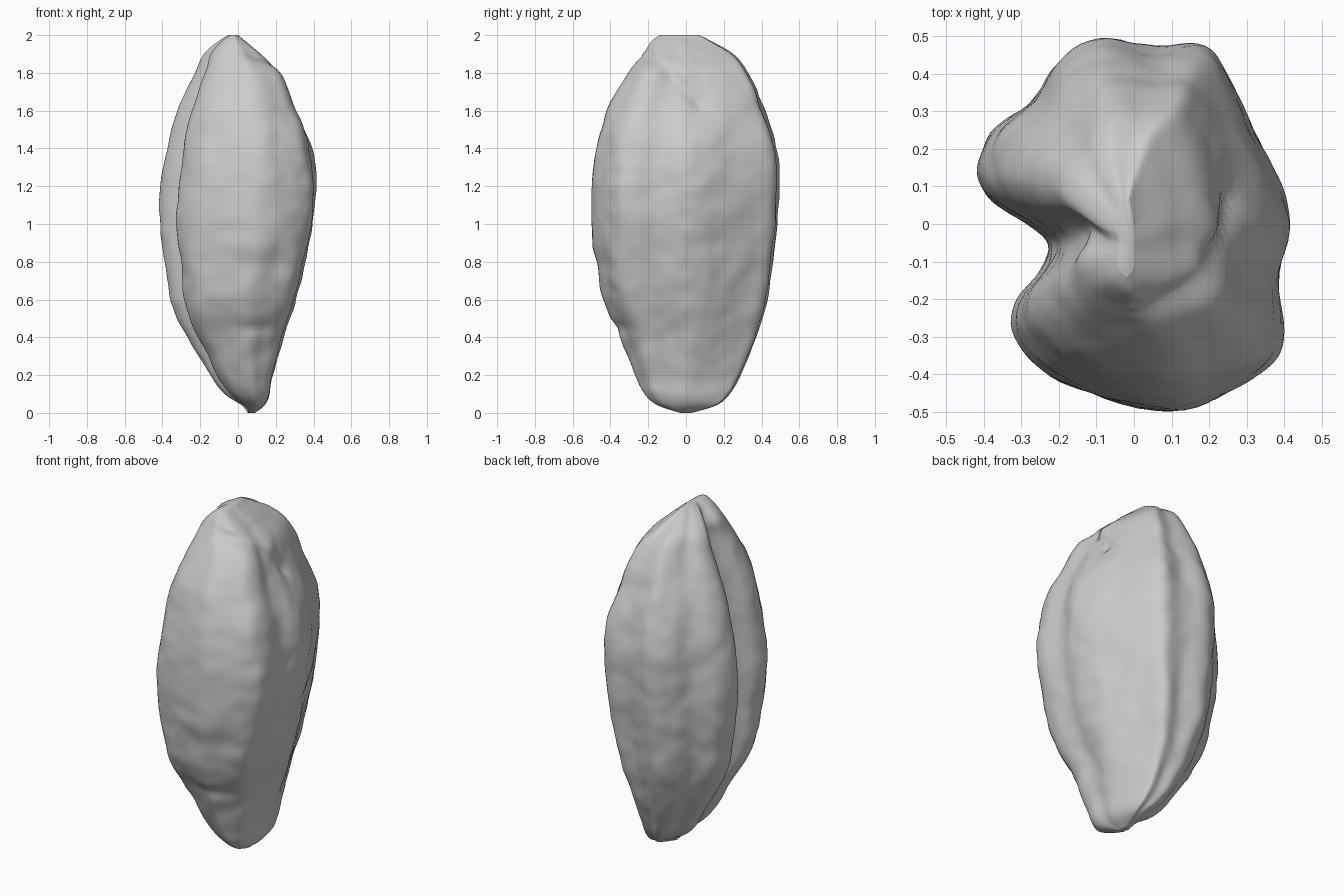
import bpy, bmesh, math
from mathutils import Vector, noise

default_cube = bpy.data.objects.get("Cube")
if default_cube:
    bpy.data.objects.remove(default_cube, do_unlink=True)


def spline(points, steps, closed):
    """Smooth curve through points of any dimension."""
    count = len(points)
    result = []
    for i in range(count if closed else count - 1):
        def pick(k):
            return points[k % count] if closed else points[max(0, min(count - 1, k))]
        a, b, c, d = pick(i - 1), pick(i), pick(i + 1), pick(i + 2)
        for s in range(steps):
            t = s / steps
            result.append([
                q + t / 2 * (r - p + t * (2 * p - 5 * q + 4 * r - w + t * (3 * (q - r) + w - p)))
                for p, q, r, w in zip(a, b, c, d)])
    if not closed:
        result.append(list(points[-1]))
    return result


# Lobed cross-section at the widest height, with the deep crease on the -x side
SECTION = [
    (.1, -.5), (.25, -.45), (.36, -.38), (.4, -.28), (.39, -.15), (.415, -.02),
    (.39, .1), (.34, .22), (.26, .38), (.19, .48), (.06, .475), (-.1, .5),
    (-.21, .43), (-.28, .33), (-.38, .25), (-.415, .15), (-.38, .07), (-.29, .01),
    (-.23, -.05), (-.25, -.12), (-.31, -.2), (-.31, -.29), (-.24, -.39), (-.11, -.45)]

# Height, then the extent of the grain in x and in y
LEVELS = [
    (0, .05, .09, -.03, .03), (.04, .02, .14, -.15, .16), (.1, -.07, .17, -.22, .23),
    (.2, -.15, .185, -.27, .29), (.4, -.27, .24, -.345, .375),
    (.6, -.36, .31, -.44, .43), (.8, -.39, .36, -.475, .46),
    (1, -.415, .4, -.5, .485), (1.2, -.405, .41, -.5, .495),
    (1.4, -.375, .39, -.475, .475), (1.6, -.32, .32, -.42, .42),
    (1.8, -.23, .24, -.31, .33), (1.9, -.18, .13, -.23, .25),
    (1.97, -.1, .04, -.18, .13), (2, -.05, 0, -.14, .07)]


def bump(distance, width):
    return math.exp(-(distance / width) ** 2)


def segment_distance(point, start, end):
    axis = end - start
    t = max(0, min(1, (point - start).dot(axis) / axis.length_squared))
    return (point - start - axis * t).length


def sculpt(co):
    """Fine wrinkles and the creases near the tip and the base."""
    fade = min(1, co.z / .3, (2 - co.z) / .3)
    outward = Vector((co.x, co.y, 0)).normalized()
    wrinkle = noise.noise(Vector((co.x * 6, co.y * 6, co.z * 5)))
    wrinkle += .5 * noise.noise(Vector((co.x * 13, co.y * 13, co.z * 12)))
    push = .012 * fade * wrinkle
    if co.x > 0:
        flat = Vector((co.y, co.z))
        crease = segment_distance(flat, Vector((-.2, 1.88)), Vector((.08, 1.64)))
        hollow = (flat - Vector((.04, 1.74))).length
        push -= .025 * bump(crease, .035) + .04 * bump(hollow, .16)
    if co.y < 0:
        push -= .015 * bump(co.z - .45, .03) * bump(co.x - .1, .1)
    return co + outward * push


# Grain body, lofted from the base to the tip
section = spline(SECTION, 5, True)
bm = bmesh.new()
rings = []
for z, left, right, front, back in spline(LEVELS, 8, False):
    ring = []
    for px, py in section:
        u = px / .83 + .5
        v = py + .5
        co = Vector((left + u * (right - left), front + v * (back - front), z))
        ring.append(bm.verts.new(sculpt(co)))
    rings.append(ring)
for low, high in zip(rings, rings[1:]):
    for i in range(len(low)):
        j = (i + 1) % len(low)
        bm.faces.new((low[i], low[j], high[j], high[i]))
bm.faces.new(list(reversed(rings[0])))
bm.faces.new(rings[-1])
for face in bm.faces:
    face.smooth = True
mesh = bpy.data.meshes.new("grain_body")
bm.to_mesh(mesh)
bm.free()
body = bpy.data.objects.new("grain_body", mesh)
bpy.context.collection.objects.link(body)

# Plain grey colour
grey = bpy.data.materials.new("light_grey")
grey.use_nodes = True
colour = (.6, .6, .6, 1)
grey.diffuse_color = colour
grey.node_tree.nodes["Principled BSDF"].inputs["Base Color"].default_value = colour
mesh.materials.append(grey)
